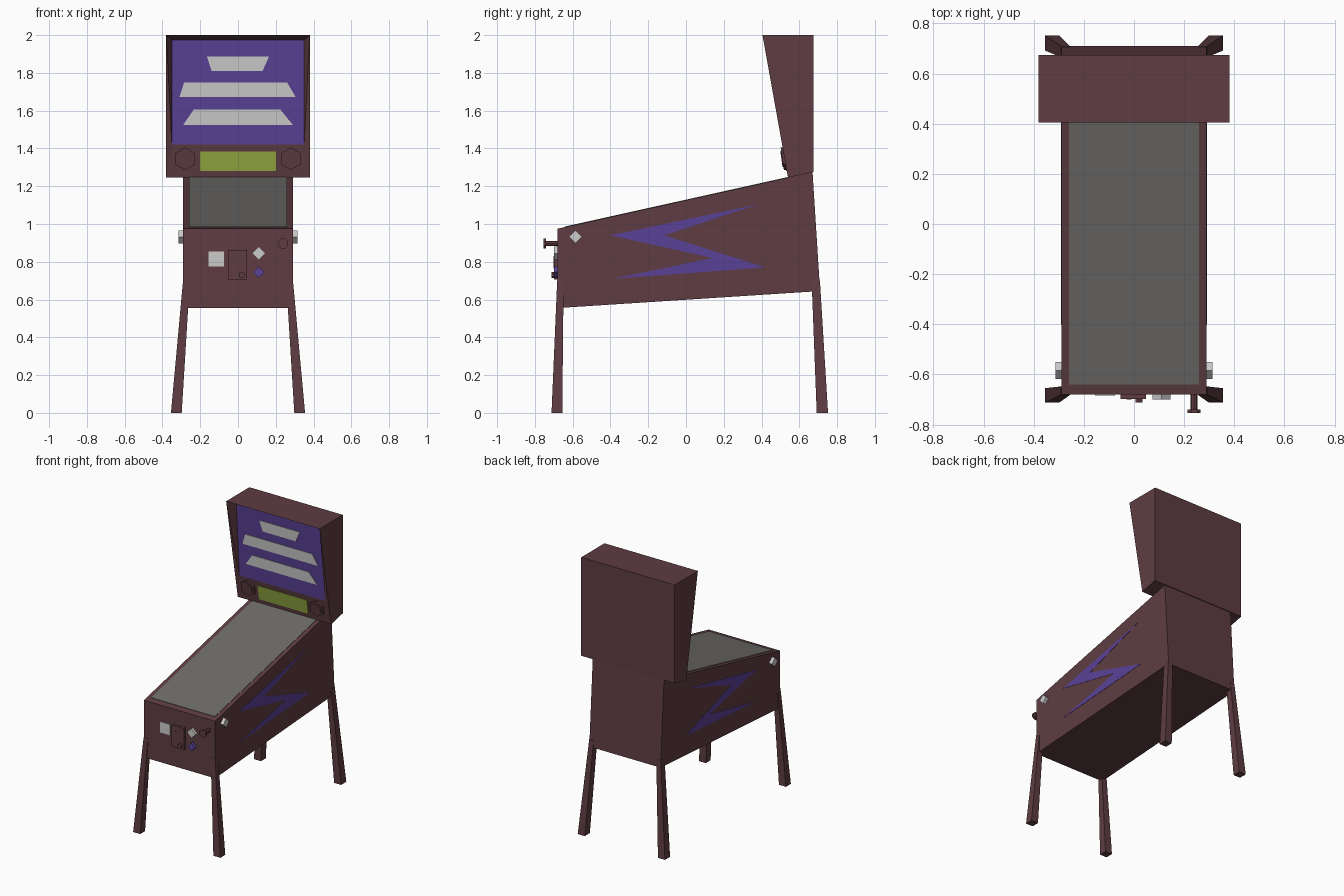
import bpy, bmesh, math
from mathutils import Vector

cube = bpy.data.objects.get("Cube")
if cube:
    bpy.data.objects.remove(cube, do_unlink=True)


def material(name, r, g, b):
    m = bpy.data.materials.new(name)
    m.use_nodes = True
    m.diffuse_color = (r, g, b, 1)
    m.node_tree.nodes["Principled BSDF"].inputs["Base Color"].default_value = (r, g, b, 1)
    return m


BROWN = material("maroon brown", .112, .046, .054)
PURPLE = material("purple", .102, .054, .305)
GREEN = material("lime green", .30, .41, .055)
WHITE = material("light grey", .60, .60, .60)
GREY = material("glass grey", .155, .15, .145)


def mesh_object(name, verts, faces, *mats):
    bm = bmesh.new()
    vs = [bm.verts.new(v) for v in verts]
    for f in faces:
        bm.faces.new([vs[i] for i in f])
    bmesh.ops.recalc_face_normals(bm, faces=bm.faces)
    me = bpy.data.meshes.new(name)
    bm.to_mesh(me)
    bm.free()
    ob = bpy.data.objects.new(name, me)
    bpy.context.collection.objects.link(ob)
    for m in mats:
        me.materials.append(m)
    return ob


def loft(name, a, b, mat):
    """Solid between two matching rings of points."""
    n = len(a)
    faces = [tuple(range(n)), tuple(range(2 * n - 1, n - 1, -1))]
    faces += [(i, (i + 1) % n, n + (i + 1) % n, n + i) for i in range(n)]
    return mesh_object(name, list(a) + list(b), faces, mat)


def slab(name, pts, offset, mat):
    o = Vector(offset)
    return loft(name, [Vector(p) for p in pts], [Vector(p) + o for p in pts], mat)


def ngon(cx, cz, r, n, turn=0):
    return [(cx + r * math.sin(turn + math.tau * i / n),
             cz + r * math.cos(turn + math.tau * i / n)) for i in range(n)]


def rect(x0, x1, z0, z1):
    return [(x0, z0), (x1, z0), (x1, z1), (x0, z1)]


def on_front(name, pts, depth, mat, y=-.68):
    return slab(name, [(x, y, z) for x, z in pts], (0, -depth, 0), mat)


def top_z(y):
    return .975 + (y + .68) * .222


# Cabinet body
W = .29
profile = [(-.68, .555), (.71, .645), (.67, top_z(.67)), (-.68, .975)]
slab("cabinet", [(-W, y, z) for y, z in profile], (2 * W, 0, 0), BROWN)

# Playfield glass
slab("playfield_glass", [(x, y, top_z(y)) for x, y in rect(-.26, .26, -.64, .56)],
     (0, 0, .003), GREY)

# Legs, side bolts and side buttons
bolt = [(-.40, .94), (.385, 1.105), (-.115, .94), (.42, .77), (-.39, .71), (.14, .82)]
for s, side in ((1, "left"), (-1, "right")):
    def ring(x0, x1, y0, y1, z):
        return [(s * x, y, z) for x, y in rect(x0, x1, y0, y1)]
    loft(f"front_leg_{side}", ring(.255, .291, -.682, -.648, .70),
         ring(.298, .355, -.712, -.655, 0), BROWN)
    loft(f"rear_leg_{side}", ring(.255, .291, .665, .709, .70),
         ring(.298, .355, .692, .752, 0), BROWN)
    slab(f"side_bolt_{side}", [(s * .288, y, z) for y, z in bolt], (s * .004, 0, 0), PURPLE)
    slab(f"side_button_{side}", [(s * W, y, z) for y, z in ngon(-.585, .932, .034, 4)],
         (s * .024, 0, 0), WHITE)

# Head box with a recessed front
H = .38
PANEL, GLASS_TOP = (.515, 1.42), (.48, 1.975)
verts = []
for s in (-1, 1):
    verts += [(s * H, .54, top_z(.54)), (s * H, .405, 2), (s * H, .675, 2),
              (s * H, .675, top_z(.675)), (s * .35, *PANEL), (s * .35, *GLASS_TOP)]
faces = [(0, 1, 2, 3), (6, 7, 8, 9), (1, 2, 8, 7), (2, 3, 9, 8), (3, 0, 6, 9),
         (0, 4, 10, 6), (4, 5, 11, 10), (5, 1, 7, 11),
         (0, 1, 4), (1, 5, 4), (6, 7, 10), (7, 11, 10)]
head = mesh_object("head_box", verts, faces, BROWN, PURPLE)
for p in head.data.polygons:
    zs = [head.data.vertices[i].co.z for i in p.vertices]
    if len(zs) == 4 and abs(min(zs) - PANEL[1]) < .001 and max(zs) < 1.99:
        p.material_index = 1


def face_y(z):
    """Depth of the recessed front at a height."""
    lo, hi = ((.54, top_z(.54)), PANEL) if z < PANEL[1] else (PANEL, GLASS_TOP)
    return lo[0] + (hi[0] - lo[0]) * (z - lo[1]) / (hi[1] - lo[1])


def on_head(name, pts, depth, mat):
    return slab(name, [(x, face_y(z), z) for x, z in pts], (0, -depth, 0), mat)


# Pale bars on the back glass
bars = {"upper": (-.165, .165, .13, -.14, 1.888, 1.81),
        "middle": (-.285, .26, .305, -.31, 1.75, 1.672),
        "lower": (-.235, .225, .29, -.29, 1.605, 1.525)}
for label, (a, b, c, d, z1, z0) in bars.items():
    on_head(f"{label}_bar", [(a, z1), (b, z1), (c, z0), (d, z0)], .004, WHITE)

# Score display and speakers
on_head("score_display", rect(-.2, .2, 1.28, 1.385), .006, GREEN)
for s, side in ((1, "left"), (-1, "right")):
    on_head(f"speaker_{side}", ngon(s * .28, 1.345, .06, 6), .016, BROWN)
    on_head(f"speaker_cone_{side}", ngon(s * .28, 1.345, .042, 6), .021, BROWN)

# Front panel fittings
on_front("instruction_card", rect(-.155, -.075, .775, .855), .004, WHITE)
on_front("coin_door", rect(-.053, .048, .705, .863), .018, BROWN)
on_front("coin_slot", rect(-.03, -.01, .765, .83), .021, BROWN)
on_front("coin_door_lock", ngon(.02, .73, .017, 6), .032, BROWN)
on_front("start_button", ngon(.11, .845, .036, 4), .02, WHITE)
on_front("extra_button", ngon(.11, .745, .031, 4), .02, PURPLE)

# Plunger
on_front("plunger_rod", ngon(.24, .897, .014, 8), .062, BROWN)
on_front("plunger_knob", ngon(.24, .897, .028, 8, math.pi / 8), .014, BROWN, -.74)
